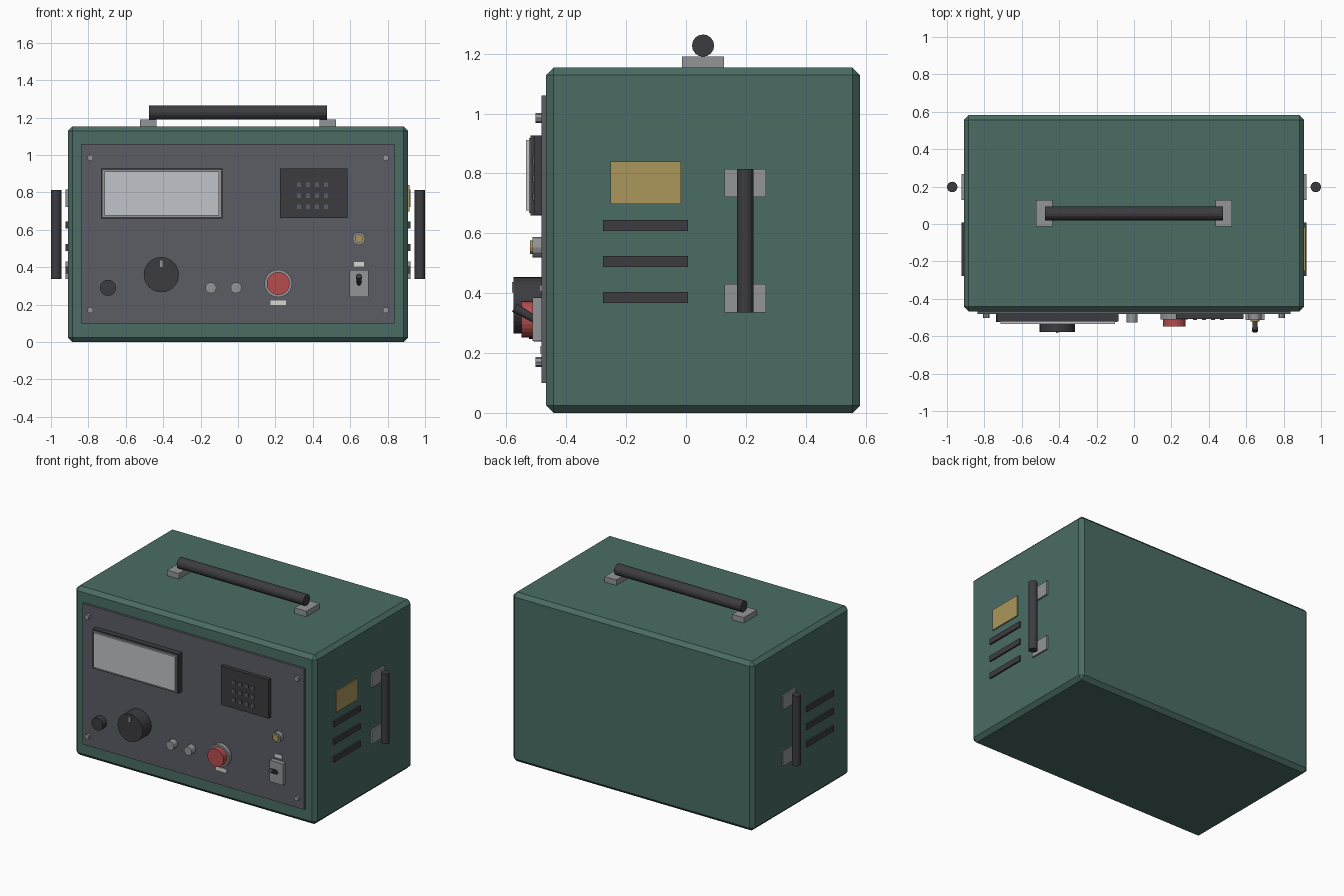
import bpy, bmesh
from mathutils import Vector

if "Cube" in bpy.data.objects:
    bpy.data.objects.remove(bpy.data.objects["Cube"])


def material(name, r, g, b):
    m = bpy.data.materials.new(name)
    m.diffuse_color = (r, g, b, 1)
    m.use_nodes = True
    m.node_tree.nodes["Principled BSDF"].inputs["Base Color"].default_value = m.diffuse_color
    return m


GREEN = material("case green", 0.069, 0.15, 0.127)
PANEL = material("panel grey", 0.106, 0.109, 0.128)
DARK = material("dark plastic", 0.045, 0.045, 0.053)
METAL = material("metal grey", 0.29, 0.30, 0.31)
GLASS = material("meter glass", 0.53, 0.55, 0.59)
LABEL = material("label white", 0.68, 0.68, 0.66)
GOLD = material("brass", 0.41, 0.31, 0.107)
RED = material("button red", 0.46, 0.075, 0.075)


def finish(name, bm, mat):
    me = bpy.data.meshes.new(name)
    bm.to_mesh(me)
    bm.free()
    me.materials.append(mat)
    ob = bpy.data.objects.new(name, me)
    bpy.context.collection.objects.link(ob)
    return ob


def box(name, x, y, z, mat, bevel=0):
    """Box from (min, max) ranges on each axis."""
    bm = bmesh.new()
    bmesh.ops.create_cube(bm, size=1)
    for v in bm.verts:
        v.co = Vector([(r[0] + r[1]) / 2 + c * (r[1] - r[0]) for r, c in zip((x, y, z), v.co)])
    if bevel:
        bmesh.ops.bevel(bm, geom=bm.edges[:], offset=bevel, segments=1, affect='EDGES')
    return finish(name, bm, mat)


def rod(name, a, b, r, mat, sides=16, r2=None):
    """Cylinder or cone between two points."""
    a, b = Vector(a), Vector(b)
    bm = bmesh.new()
    bmesh.ops.create_cone(bm, cap_ends=True, segments=sides, radius1=r,
                          radius2=r if r2 is None else r2, depth=(b - a).length)
    q = (b - a).to_track_quat('Z', 'Y')
    for v in bm.verts:
        v.co = q @ v.co + (a + b) / 2
    return finish(name, bm, mat)


def dial(name, x, z, r, y0, y1, mat, sides=24):
    """Round part standing out from the front panel."""
    return rod(name, (x, y0, z), (x, y1, z), r, mat, sides)


# Case and front panel
FACE = -0.482
box("case", (-0.91, 0.91), (-0.467, 0.582), (0, 1.153), GREEN, 0.025)
box("front_panel", (-0.837, 0.837), (FACE, -0.46), (0.10, 1.06), PANEL)
for x in (-0.79, 0.79):
    for z in (0.17, 0.985):
        dial("panel_screw", x, z, 0.017, FACE, -0.502, METAL, 8)

# Meter
box("meter_housing", (-0.733, -0.083), (-0.52, FACE), (0.66, 0.927), DARK)
box("meter_bezel", (-0.724, -0.092), (-0.525, -0.52), (0.668, 0.919), METAL)
box("meter_window", (-0.715, -0.101), (-0.534, -0.525), (0.676, 0.911), GLASS)

# Speaker with a grid of dots
box("speaker", (0.225, 0.585), (-0.507, FACE), (0.663, 0.927), DARK)
for i in range(4):
    for j in range(3):
        x, z = 0.326 + 0.048 * i, 0.722 + 0.06 * j
        box("speaker_dot", (x - 0.011, x + 0.011), (-0.513, -0.507),
            (z - 0.012, z + 0.012), PANEL)

# Knobs
dial("main_knob", -0.41, 0.36, 0.094, FACE, -0.577, DARK, 32)
box("knob_pointer", (-0.417, -0.403), (-0.582, -0.577), (0.402, 0.437), METAL)
dial("small_knob", -0.695, 0.29, 0.043, FACE, -0.525, DARK, 20)

# Push buttons
for x in (-0.145, -0.01):
    dial("push_button", x, 0.29, 0.03, FACE, -0.527, METAL, 12)
dial("red_button_collar", 0.215, 0.313, 0.074, FACE, -0.51, METAL)
dial("red_button", 0.215, 0.313, 0.061, -0.51, -0.549, RED)
box("red_button_label", (0.175, 0.256), (-0.488, FACE), (0.198, 0.221), LABEL)

# Indicator lamp
dial("lamp_nut", 0.647, 0.553, 0.034, FACE, -0.512, METAL, 12)
dial("lamp", 0.647, 0.553, 0.023, -0.512, -0.521, GOLD, 12)

# Toggle switch
box("toggle_plate", (0.597, 0.697), (-0.512, FACE), (0.24, 0.386), METAL)
rod("toggle_lever", (0.647, -0.505, 0.312), (0.647, -0.573, 0.352), 0.012, DARK, 12, 0.016)
box("toggle_label", (0.62, 0.674), (-0.488, FACE), (0.405, 0.427), LABEL)

# Top handle
rod("top_handle_bar", (-0.477, 0.057, 1.227), (0.477, 0.057, 1.227), 0.037, DARK)
for s in (-1, 1):
    box("top_handle_foot", sorted((s * 0.437, s * 0.525)), (-0.013, 0.127), (1.15, 1.19), METAL)

# Side handles and vent slots on both sides
for s in (-1, 1):
    rod("side_handle_bar", (s * 0.972, 0.198, 0.336), (s * 0.972, 0.198, 0.814), 0.028, DARK)
    wall = sorted((s * 0.905, s * 0.921))
    for z in (0.336, 0.721):
        box("side_handle_foot", wall, (0.128, 0.268), (z, z + 0.094), METAL)
    for z in (0.367, 0.487, 0.607):
        box("vent_slot", wall, (-0.277, 0.007), (z, z + 0.037), DARK)

# Rating plate on the right side only
box("rating_plate", (0.905, 0.918), (-0.252, -0.017), (0.697, 0.839), GOLD)
